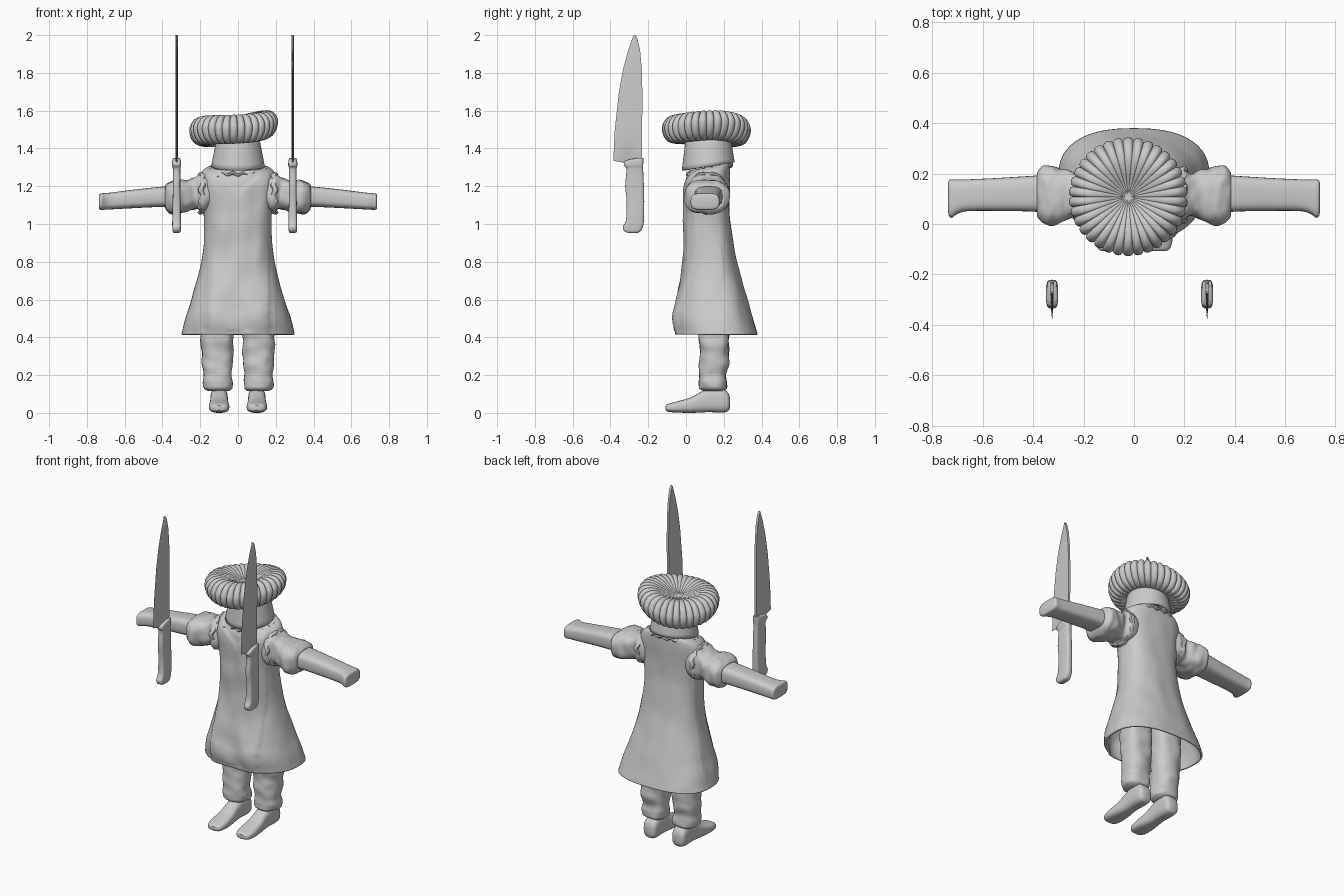
import bpy, bmesh, math
from mathutils import Vector, noise

if "Cube" in bpy.data.objects:
    bpy.data.objects.remove(bpy.data.objects["Cube"])

grey = bpy.data.materials.new("plain_grey")
grey.use_nodes = True
grey.diffuse_color = (0.6, 0.6, 0.6, 1)
grey.node_tree.nodes["Principled BSDF"].inputs["Base Color"].default_value = (0.6, 0.6, 0.6, 1)
parts = []


def sample(rows, steps):
    """Smoothly interpolate a table of rows (Catmull-Rom)."""
    out = []
    for i in range(len(rows) - 1):
        p = [Vector(rows[min(max(i + k, 0), len(rows) - 1)]) for k in (-1, 0, 1, 2)]
        for s in range(steps):
            t = s / steps
            out.append(0.5 * (2 * p[1] + (p[2] - p[0]) * t
                              + (2 * p[0] - 5 * p[1] + 4 * p[2] - p[3]) * t * t
                              + (3 * p[1] - p[0] - 3 * p[2] + p[3]) * t ** 3))
    return out + [Vector(rows[-1])]


def oval(n, a, b, e=1.0):
    """Superellipse outline; e below 1 is boxier."""
    power = lambda v: math.copysign(abs(v) ** e, v)
    turns = [2 * math.pi * i / n for i in range(n)]
    return [(a * power(math.cos(t)), b * power(math.sin(t))) for t in turns]


def loft(name, rings, caps=True, closed=False):
    """Skin a list of equal point rings."""
    bm = bmesh.new()
    rows = [[bm.verts.new(p) for p in ring] for ring in rings]
    n = len(rows[0])
    pairs = list(zip(rows, rows[1:])) + ([(rows[-1], rows[0])] if closed else [])
    for lo, hi in pairs:
        for i in range(n):
            j = (i + 1) % n
            bm.faces.new((lo[i], lo[j], hi[j], hi[i]))
    if caps and not closed:
        bm.faces.new(rows[0])
        bm.faces.new(rows[-1])
    bmesh.ops.recalc_face_normals(bm, faces=bm.faces)
    mesh = bpy.data.meshes.new(name)
    bm.to_mesh(mesh)
    bm.free()
    mesh.materials.append(grey)
    ob = bpy.data.objects.new(name, mesh)
    bpy.context.collection.objects.link(ob)
    parts.append(ob)
    return ob


def shell(ob, thickness):
    mod = ob.modifiers.new("thickness", "SOLIDIFY")
    mod.thickness = thickness
    mod.offset = -1


def rumple(p, size, amount):
    """Cloth unevenness, stretched along the height."""
    return amount * noise.noise(Vector((p[0], p[1], p[2] * 0.6)) / size)


# Coat with raised front apron: z, half width, front y, back y
coat_rows = [(0.415, 0.30, -0.05, 0.38), (0.5, 0.28, -0.06, 0.355), (0.6, 0.247, -0.045, 0.325),
             (0.8, 0.193, -0.01, 0.27), (1.0, 0.178, -0.005, 0.235), (1.12, 0.19, -0.005, 0.23),
             (1.22, 0.205, -0.005, 0.235), (1.265, 0.185, 0.01, 0.235), (1.285, 0.14, 0.02, 0.235)]
rings = []
for z, w, front, back in sample(coat_rows, 8):
    ring = []
    mid = front * 0.45 + back * 0.55
    for x, y in oval(120, w, 1, 0.82):
        y = mid + y * ((back - mid) if y > 0 else (mid - front))
        flare = max(0.0, 1 - abs(z - 0.54) / 0.2)
        if y < mid:
            if abs(x) < 0.165 and z < 1.16 + abs(x) * 0.9:
                y -= 0.008
            y -= 0.015 * flare * math.exp(-((abs(x) - 0.13) / 0.06) ** 2)
            y += 0.014 * flare * math.exp(-(x / 0.05) ** 2)
        fold = rumple((x, y, z), 0.09, 0.012 if y < mid + 0.05 else 0.005)
        if z < 0.43:
            fold = 0
        lift = max(0, z - 1.15) / 0.135 * (y - 0.03) * 0.2
        ring.append((x * (1 + fold * 2), y + fold, z + lift))
    rings.append(ring)
shell(loft("coat", rings, caps=False), 0.012)

# Ruffled collar edge
rings = []
for i in range(96):
    t = 2 * math.pi * i / 96
    wave = math.sin(t * 17) * 0.006
    c = Vector((math.cos(t) * 0.147, 0.125 + math.sin(t) * 0.11, 1.288 + 0.024 * math.sin(t) + wave))
    out = Vector((math.cos(t), math.sin(t), 0))
    rings.append([c + out * a + Vector((0, 0, b)) for a, b in oval(8, 0.014, 0.01)])
loft("collar_ruffle", rings, closed=True)

# Hat band, open below, lower edge tilted
rings = []
for k in range(7):
    f = k / 6
    rings.append([(x, 0.118 + y, 1.305 + 0.145 * f + y * 0.15 * (1 - f))
                  for x, y in oval(64, 0.142 - 0.028 * f, 0.14 - 0.02 * f)])
shell(loft("hat_band", rings, caps=False), 0.012)

# Pleated floppy hat crown: radius, z
crown_rows = [(0.1, 1.435), (0.15, 1.425), (0.2, 1.437), (0.229, 1.475), (0.234, 1.525), (0.205, 1.568),
              (0.155, 1.58), (0.1, 1.565), (0.05, 1.54), (0.008, 1.53)]
pleats, per = 34, 8
rings = []
for r, z in sample(crown_rows, 4):
    ring = []
    for i in range(pleats * per):
        t = 2 * math.pi * i / (pleats * per)
        groove = 0.013 * (1 - abs(math.sin(t * pleats / 2)) ** 0.5) * min(1, r / 0.2)
        rr = r - groove * (1 if r > 0.18 else 0.3)
        x, y = rr * math.cos(t), rr * math.sin(t)
        sag = 0.014 * math.cos(2 * t - 0.9) * (r / 0.23) ** 2
        ring.append((x - 0.023, 0.108 + y, z + x * 0.1 - y * 0.02 + sag - groove * (0.6 if z > 1.53 else -0.3)))
    rings.append(ring)
loft("hat_crown", rings)

# Sleeve: x, half depth, half height, y centre, z centre
sleeve_rows = [(0.14, 0.09, 0.085, 0.115, 1.16), (0.19, 0.105, 0.1, 0.115, 1.165), (0.225, 0.085, 0.085, 0.115, 1.165),
               (0.27, 0.1, 0.082, 0.115, 1.15), (0.32, 0.117, 0.09, 0.112, 1.145), (0.36, 0.112, 0.084, 0.115, 1.14),
               (0.385, 0.085, 0.06, 0.12, 1.143), (0.375, 0.06, 0.045, 0.12, 1.143)]
# Forearm and blunt hand, same columns
arm_rows = [(0.35, 0.075, 0.055, 0.12, 1.145), (0.42, 0.07, 0.053, 0.12, 1.143), (0.55, 0.065, 0.049, 0.117, 1.133),
            (0.66, 0.063, 0.045, 0.114, 1.123), (0.70, 0.068, 0.044, 0.108, 1.12), (0.722, 0.076, 0.044, 0.101, 1.118),
            (0.733, 0.072, 0.04, 0.102, 1.118), (0.737, 0.06, 0.03, 0.105, 1.118)]
# Trouser leg: z, half width, half depth, x centre, y centre
leg_rows = [(0.115, 0.055, 0.05, 0.105, 0.145), (0.13, 0.076, 0.072, 0.107, 0.143), (0.16, 0.08, 0.074, 0.108, 0.142),
            (0.2, 0.076, 0.07, 0.108, 0.142), (0.25, 0.08, 0.076, 0.11, 0.146), (0.32, 0.084, 0.076, 0.11, 0.15),
            (0.42, 0.087, 0.082, 0.11, 0.147), (0.6, 0.088, 0.085, 0.11, 0.147)]
# Shoe: y, half width, bottom z, top z
shoe_rows = [(-0.108, 0.025, 0.015, 0.038), (-0.095, 0.044, 0.006, 0.048), (-0.05, 0.054, 0.002, 0.06),
             (0.02, 0.051, 0, 0.08), (0.08, 0.046, 0.002, 0.112), (0.12, 0.046, 0.004, 0.13),
             (0.19, 0.046, 0.002, 0.13), (0.22, 0.042, 0.008, 0.11), (0.232, 0.028, 0.025, 0.085)]

for side, s in (("left", 1), ("right", -1)):
    rings = []
    for x, d, h, cy, cz in sample(sleeve_rows, 6):
        ring = []
        for a, b in oval(48, d, h, 0.75):
            k = 1 + rumple((x * 1.5, a, b), 0.05, 0.09)
            ring.append((s * x, cy + a * k, cz + b * k))
        rings.append(ring)
    loft(side + "_sleeve", rings)
    loft(side + "_arm", [[(s * x, cy + a, cz + b) for a, b in oval(32, d, h, 0.6)]
                         for x, d, h, cy, cz in sample(arm_rows, 4)])

    # Ruffle around the armhole
    rings = []
    for i in range(72):
        t = 2 * math.pi * i / 72
        out = Vector((0, math.cos(t), math.sin(t)))
        c = Vector((s * (0.192 + 0.006 * math.sin(t * 11)), 0.115, 1.165)) + out * (0.1 + 0.004 * math.sin(t * 7))
        rings.append([c + Vector((a, 0, 0)) + out * b for a, b in oval(8, 0.016, 0.012)])
    loft(side + "_armhole_ruffle", rings, closed=True)

    rings = []
    for z, w, d, cx, cy in sample(leg_rows, 6):
        ring = []
        for a, b in oval(40, w, d, 0.8):
            k = 1 + rumple((a + s, b, z * 2), 0.07, 0.12)
            ring.append((s * (cx + a * k), cy + b * k, z))
        rings.append(ring)
    loft(side + "_trouser_leg", rings)
    loft(side + "_shoe", [[(s * 0.1 + a, y, (lo + hi) / 2 + b) for a, b in oval(32, w, (hi - lo) / 2, 0.7)]
                          for y, w, lo, hi in sample(shoe_rows, 4)])

# Knife blade: z, cutting edge y, spine y
blade_rows = [(1.3, -0.32, -0.235), (1.325, -0.33, -0.235), (1.335, -0.385, -0.234), (1.5, -0.377, -0.232),
              (1.7, -0.355, -0.231), (1.82, -0.333, -0.234), (1.92, -0.306, -0.243), (1.98, -0.285, -0.257),
              (2.0, -0.275, -0.267)]
# Knife handle: z, front y, back y, half thickness
handle_rows = [(0.952, -0.3, -0.26, 0.013), (0.96, -0.325, -0.242, 0.021), (0.985, -0.335, -0.228, 0.023),
               (1.02, -0.318, -0.223, 0.023), (1.12, -0.314, -0.221, 0.021), (1.2, -0.322, -0.223, 0.02),
               (1.29, -0.315, -0.227, 0.02), (1.31, -0.328, -0.227, 0.024), (1.335, -0.32, -0.225, 0.023),
               (1.35, -0.26, -0.226, 0.018)]
for side, kx in (("left", 0.29), ("right", -0.325)):
    rings = []
    for z, edge, spine in blade_rows:
        bevel = edge + (spine - edge) * 0.4
        rings.append([(kx, edge, z), (kx + 0.005, bevel, z), (kx + 0.007, spine, z),
                      (kx - 0.007, spine, z), (kx - 0.005, bevel, z)])
    loft(side + "_knife_blade", rings)
    loft(side + "_knife_handle", [[(kx + a, (f + b) / 2 + c, z) for a, c in oval(24, t, (b - f) / 2, 0.5)]
                                  for z, f, b, t in sample(handle_rows, 3)])

# Smooth shading with sharp edges kept
bpy.ops.object.select_all(action="DESELECT")
for ob in parts:
    ob.select_set(True)
bpy.context.view_layer.objects.active = parts[0]
bpy.ops.object.shade_smooth_by_angle(angle=math.radians(40))
